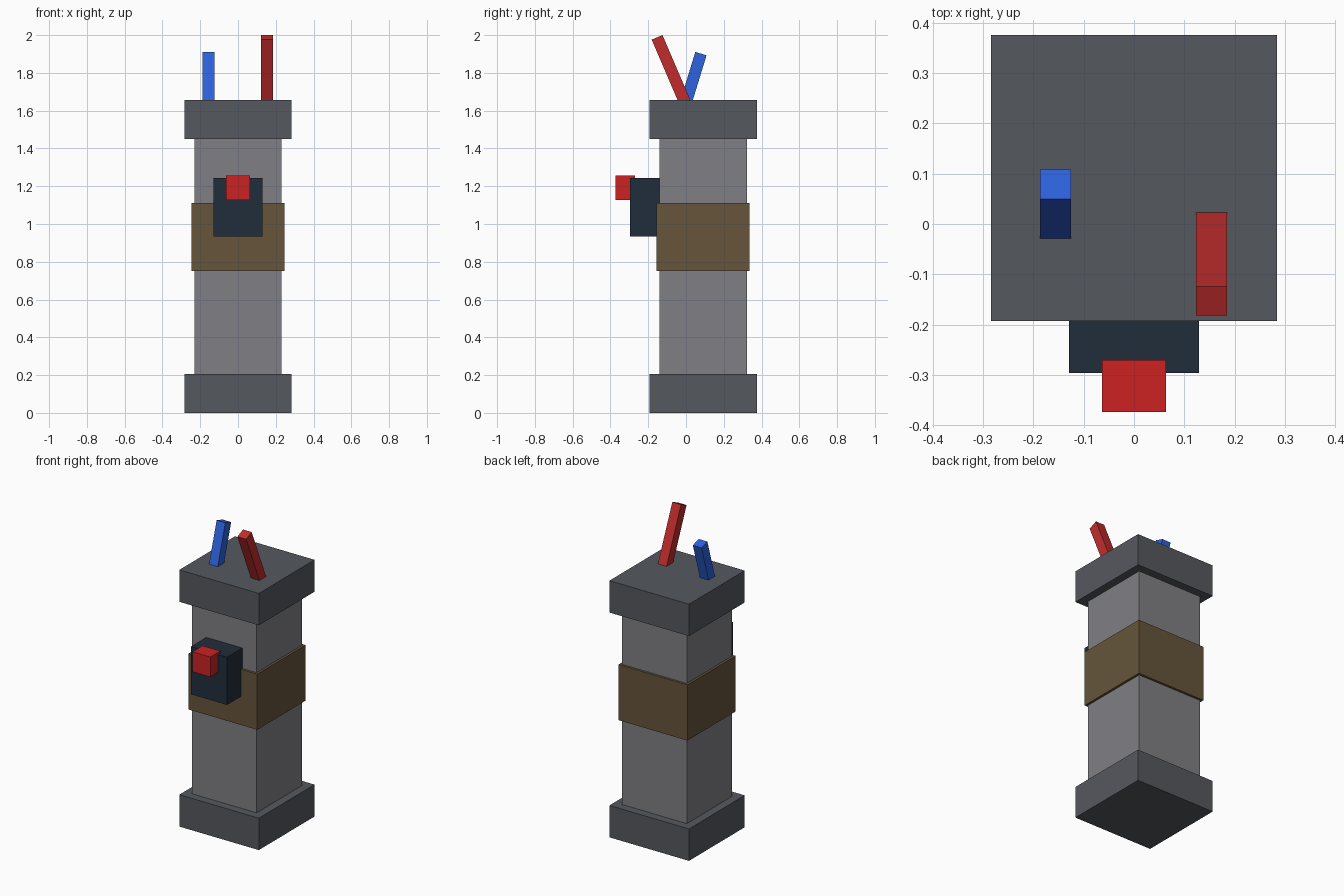
import bpy, bmesh, math
from mathutils import Matrix, Vector

if "Cube" in bpy.data.objects:
    bpy.data.objects.remove(bpy.data.objects["Cube"])


def srgb(hex_code):
    """Hex sRGB colour to linear RGBA."""
    vals = [int(hex_code[i:i + 2], 16) / 255 for i in (0, 2, 4)]
    return [v / 12.92 if v <= 0.04045 else ((v + 0.055) / 1.055) ** 2.4 for v in vals] + [1]


def material(name, hex_code):
    m = bpy.data.materials.new(name)
    m.diffuse_color = srgb(hex_code)
    m.use_nodes = True
    m.node_tree.nodes["Principled BSDF"].inputs["Base Color"].default_value = m.diffuse_color
    return m


dark_gray = material("dark_gray", "55585E")
mid_gray = material("mid_gray", "808085")
tan = material("brown", "66553A")
navy = material("dark_navy", "212D3B")
bright_red = material("bright_red", "CC2222")
wire_red = material("wire_red", "C02C2C")
wire_blue = material("wire_blue", "2E62DC")


def box(name, lo, hi, mat, transform=Matrix()):
    """Box between two corners, optionally transformed."""
    lo, hi = Vector(lo), Vector(hi)
    me = bpy.data.meshes.new(name)
    bm = bmesh.new()
    bmesh.ops.create_cube(bm, size=1)
    size = hi - lo
    bm.transform(transform @ Matrix.Translation((lo + hi) / 2) @ Matrix.Diagonal((*size, 1)))
    bm.to_mesh(me)
    bm.free()
    me.materials.append(mat)
    ob = bpy.data.objects.new(name, me)
    bpy.context.collection.objects.link(ob)
    return ob


def square_block(name, half, z0, z1, mat, cy=0.091):
    """Square block around the column axis."""
    return box(name, (-half, cy - half, z0), (half, cy + half, z1), mat)


# Column, end caps and wrapped band
square_block("column", 0.231, 0.1, 1.55, mid_gray)
square_block("bottom_cap", 0.284, 0, 0.206, dark_gray)
square_block("top_cap", 0.284, 1.451, 1.657, dark_gray)
square_block("band", 0.246, 0.752, 1.111, tan)

# Control box with its button on the front
box("control_box", (-0.129, -0.296, 0.935), (0.129, -0.09, 1.243), navy)
box("button", (-0.064, -0.373, 1.127), (0.064, -0.27, 1.256), bright_red)


def wire(name, x, top_y, top_z, tilt, length, mat):
    """Square wire hanging down from its tip centre, tilted about x."""
    h = 0.031
    tf = Matrix.Translation((x, top_y, top_z)) @ Matrix.Rotation(math.radians(tilt), 4, "X")
    box(name, (-h, -h, -length), (h, h, 0), mat, tf)


# Wires leaving the top cap
wire("blue_wire", -0.156, 0.079, 1.902, -17, 0.31, wire_blue)
wire("red_wire", 0.154, -0.153, 1.988, 23.2, 0.41, wire_red)
